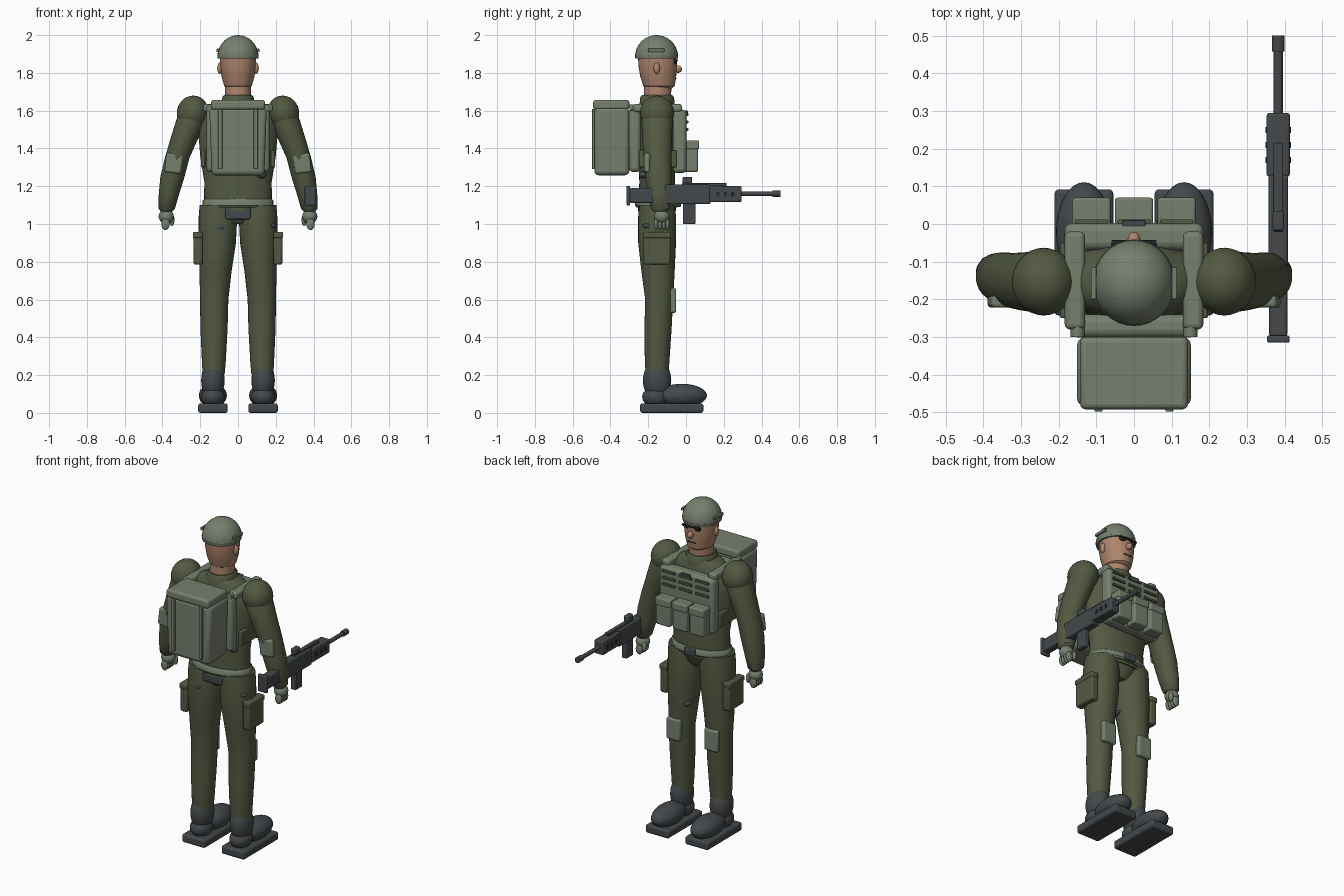
import bpy, bmesh
from math import pi, cos, sin
from mathutils import Matrix, Vector

cube = bpy.data.objects.get("Cube")
if cube:
    bpy.data.objects.remove(cube, do_unlink=True)


def material(name, r, g, b):
    m = bpy.data.materials.new(name)
    m.use_nodes = True
    m.diffuse_color = (r, g, b, 1)
    m.node_tree.nodes["Principled BSDF"].inputs["Base Color"].default_value = (r, g, b, 1)
    return m


olive = material("olive_cloth", .085, .1, .054)
sage = material("sage_gear", .18, .215, .155)
dark = material("dark_grey", .058, .065, .07)
skin = material("skin", .42, .235, .15)
black = material("black_lens", .02, .022, .025)
MID = -.153  # depth of the body axis


def finish(name, bm, mat, bevel=0):
    bmesh.ops.recalc_face_normals(bm, faces=bm.faces)
    mesh = bpy.data.meshes.new(name)
    bm.to_mesh(mesh)
    bm.free()
    mesh.materials.append(mat)
    ob = bpy.data.objects.new(name, mesh)
    bpy.context.scene.collection.objects.link(ob)
    if bevel:
        mod = ob.modifiers.new("bevel", 'BEVEL')
        mod.width, mod.segments = bevel, 3
    bpy.ops.object.select_all(action='DESELECT')
    bpy.context.view_layer.objects.active = ob
    ob.select_set(True)
    bpy.ops.object.shade_smooth_by_angle(angle=.7)
    return ob


def box(name, x, y, z, mat, bevel=.01, tilt=0, taper=1):
    """Box between (min, max) pairs, with optional tilt and narrower foot."""
    bm = bmesh.new()
    bmesh.ops.create_cube(bm, size=1)
    size = Vector((x[1] - x[0], y[1] - y[0], z[1] - z[0]))
    mid = Vector((sum(x) / 2, sum(y) / 2, sum(z) / 2))
    for v in bm.verts:
        if v.co.z < 0:
            v.co.x *= taper
        v.co = Matrix.Rotation(tilt, 3, 'Y') @ (v.co * size) + mid
    return finish(name, bm, mat, bevel)


def ball(name, c, r, mat, tilt=0, flat_below=None):
    """Ellipsoid, optionally cut flat at a height."""
    bm = bmesh.new()
    bmesh.ops.create_uvsphere(bm, u_segments=32, v_segments=18, radius=1)
    turn = Matrix.Rotation(tilt, 4, 'Y')
    bmesh.ops.transform(bm, verts=bm.verts,
                        matrix=Matrix.Translation(c) @ turn @ Matrix.Diagonal((*r, 1)))
    if flat_below is not None:
        cut = bmesh.ops.bisect_plane(bm, geom=bm.verts[:] + bm.edges[:] + bm.faces[:],
                                     plane_co=(0, 0, flat_below), plane_no=(0, 0, -1),
                                     clear_outer=True)
        edges = [e for e in cut["geom_cut"] if isinstance(e, bmesh.types.BMEdge)]
        bmesh.ops.contextual_create(bm, geom=edges)
    return finish(name, bm, mat)


def loft(name, rings, mat, n=32):
    """Skin over level ellipses given as (x, y, z, x radius, y radius)."""
    bm = bmesh.new()
    loops = [[bm.verts.new((x + rx * cos(2 * pi * i / n), y + ry * sin(2 * pi * i / n), z))
              for i in range(n)] for x, y, z, rx, ry in rings]
    for a, b in zip(loops, loops[1:]):
        for i in range(n):
            bm.faces.new((a[i], a[(i + 1) % n], b[(i + 1) % n], b[i]))
    bm.faces.new(loops[0])
    bm.faces.new(loops[-1])
    return finish(name, bm, mat)


def rod(name, x, z, y0, y1, r, mat, n=20):
    """Round bar along y."""
    bm = bmesh.new()
    bmesh.ops.create_cone(bm, cap_ends=True, segments=n, radius1=r, radius2=r, depth=y1 - y0)
    bmesh.ops.transform(bm, verts=bm.verts, matrix=Matrix.Translation((x, (y0 + y1) / 2, z))
                        @ Matrix.Rotation(pi / 2, 4, 'X'))
    return finish(name, bm, mat)


def span(c, half):
    return (c - half, c + half)


# Head and helmet
loft("neck", [(0, MID, 1.62, .068, .072), (0, MID + .005, 1.76, .068, .072)], skin)
loft("head", [(0, -.14, 1.715, .05, .06), (0, -.143, 1.73, .073, .083),
              (0, -.147, 1.78, .087, .095), (0, -.15, 1.84, .095, .102),
              (0, -.152, 1.9, .095, .102)], skin)
ball("nose", (0, -.043, 1.82), (.017, .022, .02), skin)
box("mouth", span(0, .025), (-.06, -.05), (1.767, 1.773), dark, .001)
ball("helmet", (0, -.156, 1.885), (.109, .114, .115), sage, flat_below=1.885)
loft("helmet_rim", [(0, -.156, 1.875, .107, .112), (0, -.156, 1.892, .11, .115)], sage)
box("goggle_bridge", span(0, .06), (-.055, -.043), (1.862, 1.871), black, .002)
for s in (-1, 1):
    ball("ear", (s * .096, -.155, 1.825), (.014, .017, .03), skin)
    box("helmet_rail", span(s * .107, .007), (-.2, -.115), (1.91, 1.928), sage, .003)
    ball("goggle_lens", (s * .036, -.056, 1.862), (.025, .009, .016), black)

# Torso
loft("torso", [(0, MID, 1.07, .175, .1), (0, MID, 1.13, .18, .1), (0, MID, 1.22, .178, .094),
               (0, MID, 1.36, .2, .1), (0, MID, 1.5, .212, .106), (0, MID, 1.58, .2, .103),
               (0, MID, 1.63, .15, .09), (0, MID, 1.655, .1, .08)], olive)
loft("collar", [(0, MID, 1.62, .088, .094), (0, MID, 1.67, .084, .09),
                (0, MID, 1.682, .074, .08)], olive)
loft("pelvis", [(0, MID, 1.0, .05, .06), (0, MID, 1.03, .1, .085), (0, MID, 1.1, .17, .1)], olive)
loft("belt", [(0, MID, 1.088, .18, .108), (0, MID, 1.097, .188, .116),
              (0, MID, 1.122, .188, .116), (0, MID, 1.132, .18, .108)], sage)
box("belt_buckle", span(0, .035), (-.045, -.027), (1.09, 1.13), dark, .005)
box("hip_pouch", span(0, .066), (-.25, -.19), (1.025, 1.092), dark, .008)

# Vest, pouches and webbing
box("front_plate", span(0, .185), (-.07, .003), (1.27, 1.605), sage, .022)
box("back_plate", span(0, .168), (-.302, -.24), (1.275, 1.61), sage, .022)
for x in (-.113, 0, .113):
    box("ammo_pouch", span(x, .048), (-.01, .064), (1.275, 1.435), sage, .01)
    box("pouch_flap", span(x, .051), (-.01, .07), (1.395, 1.442), sage, .008)
    for z in (1.5, 1.54, 1.58):
        box("webbing", span(x, .044), (-.002, .012), span(z, .007), olive, .003)
box("chest_patch", span(0, .03), (-.01, .01), (1.585, 1.6), dark, .002)
for s in (-1, 1):
    box("shoulder_strap", span(s * .157, .027), (-.28, -.02), (1.592, 1.635), sage, .014)
    box("side_strap", span(s * .185, .012), (-.25, -.05), (1.3, 1.39), olive, .006)

# Backpack
box("backpack", span(0, .152), (-.485, -.3), (1.258, 1.615), sage, .022, taper=.92)
box("backpack_flap", span(0, .143), (-.492, -.3), (1.605, 1.657), sage, .014)
for s in (-1, 1):
    box("backpack_strap", span(s * .094, .011), (-.498, -.475), (1.29, 1.61), sage, .004)
    rod("strap_roll", s * .15, 1.615, -.3, -.24, .018, sage)

# Arms, legs and boots
for s in (-1, 1):
    ball("shoulder", (s * .24, MID, 1.588), (.084, .09, .092), olive, tilt=-s * .25)
    loft("arm", [(s * x, y, z, rx, ry) for x, y, z, rx, ry in (
        (.235, MID, 1.62, .06, .065), (.25, MID, 1.55, .077, .083),
        (.285, MID, 1.45, .073, .078), (.322, -.15, 1.35, .065, .073),
        (.347, -.145, 1.25, .064, .07), (.367, -.14, 1.15, .053, .062),
        (.377, -.135, 1.08, .043, .05), (.378, -.135, 1.065, .03, .035))], olive)
    box("elbow_pad", span(s * .34, .044), (-.222, -.19), (1.27, 1.372), sage, .01, tilt=-s * .12)
    ball("glove", (s * .38, -.128, 1.04), (.04, .04, .038), sage)
    for i in range(4):
        ball("finger", (s * .384, -.158 + i * .02, 1.0), (.022, .012, .032), sage)
    ball("thumb", (s * .35, -.1, 1.02), (.014, .014, .03), sage)

    loft("leg", [(s * x, y, z, rx, ry) for x, y, z, rx, ry in (
        (.108, MID, 1.1, .095, .094), (.106, MID, 1.04, .102, .1),
        (.11, MID, .9, .099, .1), (.119, -.148, .75, .085, .088),
        (.126, -.142, .6, .075, .074), (.127, -.148, .45, .072, .072),
        (.128, MID, .27, .063, .065), (.129, MID, .2, .058, .06))], olive)
    box("thigh_pocket", span(s * .211, .024), (-.225, -.082), (.785, .955), olive, .012)
    box("pocket_flap", span(s * .213, .025), (-.228, -.079), (.925, .958), olive, .008)
    box("knee_pad", span(s * .127, .045), (-.085, -.052), (.53, .66), sage, .01)
    ball("boot_shaft", (s * .133, MID, .172), (.062, .075, .105), dark)
    ball("boot_foot", (s * .133, -.022, .092), (.074, .133, .062), dark)
    ball("boot_heel", (s * .133, -.16, .085), (.062, .072, .055), dark)
    box("boot_sole", span(s * .133, .078), (-.243, .092), (0, .05), dark, .012)

# Dark cloth spots
for c, r in (((.125, -.225, 1.26), (.026, .024, .018)), ((-.1, -.249, .98), (.02, .006, .014)),
             ((.185, -.2, .99), (.016, .03, .014)), ((.05, -.1, .76), (.015, .04, .014))):
    ball("cloth_spot", c, r, dark)

# Rifle, pointing along +y
X = .383
box("rifle_butt", span(X, .03), (-.315, -.296), (1.098, 1.202), dark, .005)
box("rifle_stock", span(X, .024), (-.3, -.17), (1.112, 1.19), dark, .008)
box("rifle_neck", span(X, .02), (-.18, -.09), (1.13, 1.185), dark, .006)
box("rifle_receiver", span(X, .026), (-.115, .13), (1.105, 1.208), dark, .008)
box("rifle_handguard", span(X, .031), (.125, .295), (1.117, 1.2), dark, .008)
box("rifle_rail", span(X, .013), (-.02, .215), (1.2, 1.217), dark, .003)
box("rifle_sight", span(X, .015), (-.018, .033), (1.215, 1.25), dark, .006)
box("rifle_magazine", span(X, .017), (-.016, .05), (1.0, 1.115), dark, .005)
box("rifle_grip", span(X, .015), (-.145, -.105), (1.01, 1.12), dark, .006)
for y in (.17, .21, .25):
    for s in (-1, 1):
        box("handguard_vent", span(X + s * .031, .003), span(y, .008), (1.145, 1.17), black, .001)
rod("rifle_barrel", X, 1.16, .28, .47, .012, dark)
rod("rifle_muzzle", X, 1.16, .458, .5, .017, dark)
